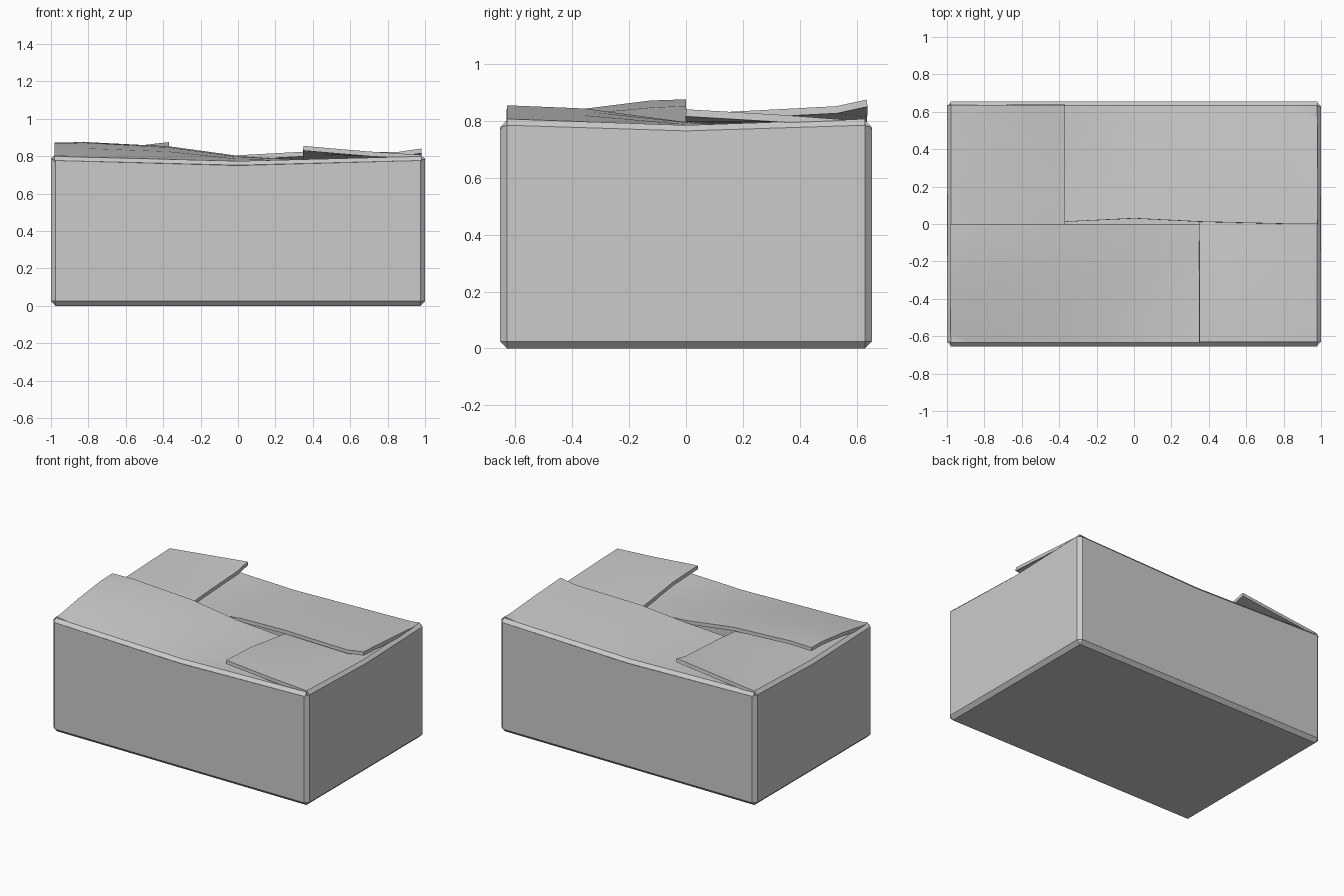
import bpy, bmesh, math
from mathutils import Matrix

if "Cube" in bpy.data.objects:
    bpy.data.objects.remove(bpy.data.objects["Cube"])

HX, HY, C, T = 1.0, 0.655, 0.025, 0.025   # half length, half width, edge chamfer, board thickness


def finish(name, bm, thickness):
    bmesh.ops.recalc_face_normals(bm, faces=bm.faces) if name == "box_body" else bm.normal_update()
    me = bpy.data.meshes.new(name)
    bm.to_mesh(me)
    bm.free()
    ob = bpy.data.objects.new(name, me)
    bpy.context.collection.objects.link(ob)
    sol = ob.modifiers.new("board", 'SOLIDIFY')
    sol.thickness = thickness
    sol.offset = -1
    bpy.ops.object.select_all(action='DESELECT')
    ob.select_set(True)
    bpy.context.view_layer.objects.active = ob
    bpy.ops.object.modifier_apply(modifier="board")
    bpy.ops.object.shade_smooth_by_angle(angle=math.radians(30))
    return ob


def rim(u, half, end, mid):
    """Sagging rim height along a side."""
    return mid + (end - mid) * min(1, abs(u) / half)


# Box body: chamfered ring lofted from the floor to a sagging rim
def ring(x, y, z_long, z_short):
    pts = []
    a, b = HX - C, HY - C
    for u in (-a, 0, a):
        pts.append((u, -y, z_long(u)))
    for u in (-b, 0, b):
        pts.append((x, u, z_short(u)))
    return pts + [(-p[0], -p[1], p[2]) for p in pts]


bm = bmesh.new()
rings = [
    ring(HX - C, HY - C, lambda u: 0, lambda u: 0),
    ring(HX, HY, lambda u: C, lambda u: C),
    ring(HX, HY, lambda u: rim(u, 0.98, 0.777, 0.75), lambda u: rim(u, 0.63, 0.785, 0.765)),
]
loops = [[bm.verts.new(p) for p in r] for r in rings]
bm.faces.new(loops[0])
for lo, hi in zip(loops, loops[1:]):
    for i in range(len(lo)):
        j = (i + 1) % len(lo)
        bm.faces.new((lo[i], lo[j], hi[j], hi[i]))
bmesh.ops.remove_doubles(bm, verts=bm.verts, dist=1e-4)
bmesh.ops.dissolve_degenerate(bm, edges=bm.edges, dist=1e-4)
# keep the shell open at the top; make sure normals face outwards
bmesh.ops.recalc_face_normals(bm, faces=bm.faces)
finish("box_body", bm, 0.02)


# Flap: drawn as the front one, then turned by quarter turns to its own side
def flap(name, quarter, dist, ends, stations, rows, bow=0.0):
    half = max(abs(u) for u in stations)
    end, mid = ends
    fold = [rim(u, half, end, mid) for u in stations]
    table = [(0.0, fold), (0.022, [z + 0.022 for z in fold])] + rows
    bm = bmesh.new()
    grid = []
    for k, (d, zs) in enumerate(table):
        back = bow if k == len(table) - 1 else 0
        grid.append([bm.verts.new((u, -dist + d - back * max(0, 1 - abs(u) / 0.6), z))
                     for u, z in zip(stations, zs)])
    for a, b in zip(grid, grid[1:]):
        for i in range(len(a) - 1):
            bm.faces.new((a[i], a[i + 1], b[i + 1], b[i]))
    bm.transform(Matrix.Rotation(quarter * math.pi / 2, 4, 'Z'))
    finish(name, bm, T)


LONG, SHORT = (0.777, 0.752), (0.785, 0.763)

# Four interlocked flaps, each over one neighbour and under the other
flap("front_flap", 0, HY, LONG, [-0.98, -0.82, -0.37, 0, 0.35, 0.98], [
    (0.29, [0.842, 0.842, 0.825, 0.785, 0.775, 0.768]),
    (0.53, [0.870, 0.872, 0.847, 0.797, 0.780, 0.765]),
    (HY, [0.872, 0.876, 0.853, 0.802, 0.780, 0.760])])
flap("right_flap", 1, HX, SHORT, [-0.63, -0.36, 0, 0.36, 0.63], [
    (0.30, [0.825, 0.820, 0.788, 0.778, 0.775]),
    (0.57, [0.848, 0.835, 0.795, 0.770, 0.765]),
    (0.65, [0.855, 0.844, 0.796, 0.770, 0.760])])
flap("back_flap", 2, HY, LONG, [-0.98, -0.85, -0.35, 0, 0.37, 0.98], [
    (0.33, [0.822, 0.815, 0.810, 0.790, 0.775, 0.765]),
    (HY, [0.841, 0.822, 0.824, 0.805, 0.775, 0.760])], bow=0.03)
flap("left_flap", 3, HX, SHORT, [-0.635, -0.53, -0.15, 0, 0.36, 0.63], [
    (0.30, [0.838, 0.830, 0.815, 0.803, 0.785, 0.775]),
    (0.63, [0.875, 0.852, 0.832, 0.818, 0.785, 0.765])])
